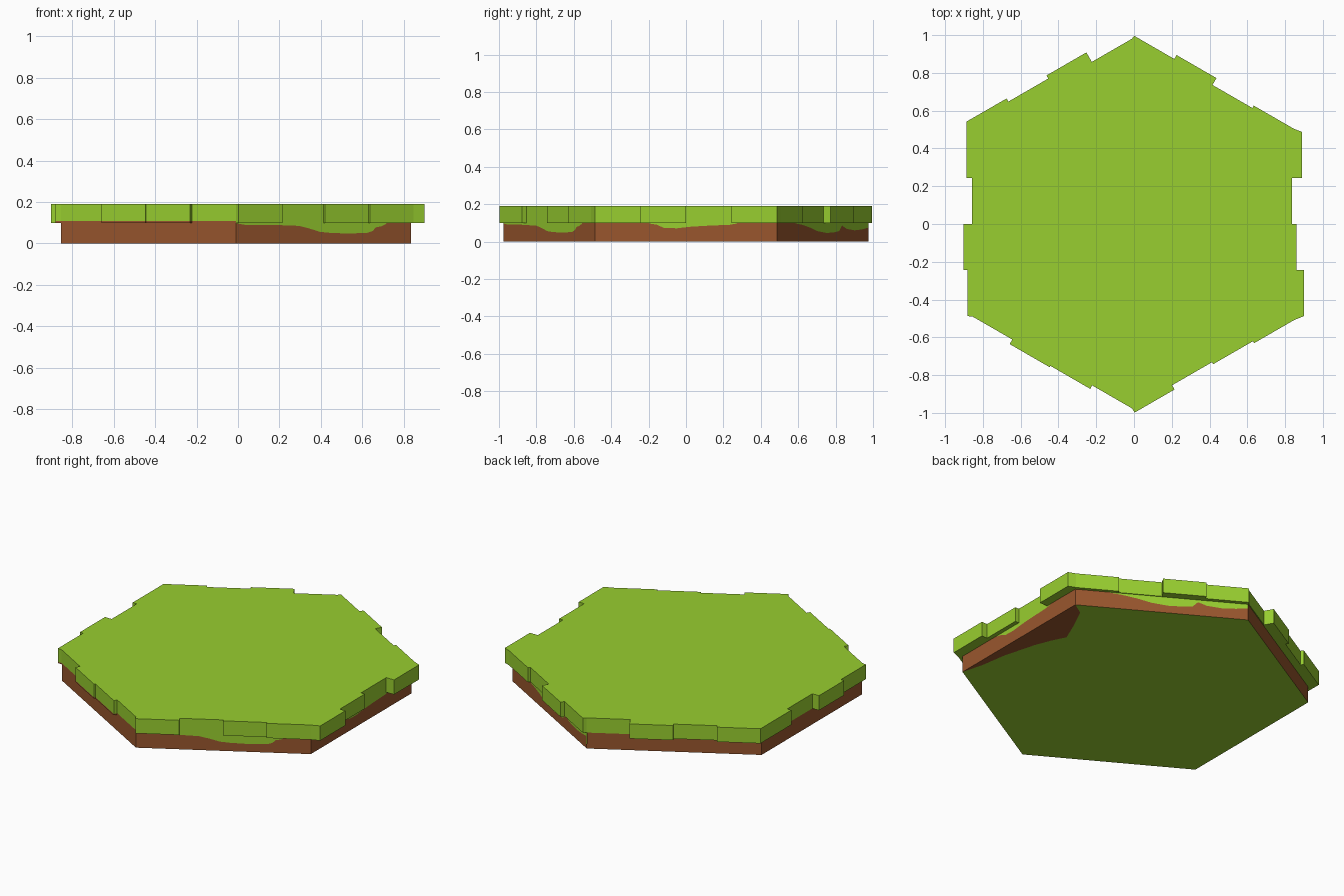
import bpy, bmesh, math
from mathutils import Vector

if "Cube" in bpy.data.objects:
    bpy.data.objects.remove(bpy.data.objects["Cube"])

CX, APO, SIDE = -0.0095, 0.845, 0.9757      # hexagon centre, apothem, side length
Z_LEDGE, Z_TOP = 0.1, 0.19


def material(name, rgb):
    m = bpy.data.materials.new(name)
    m.diffuse_color = (*rgb, 1)
    m.use_nodes = True
    m.node_tree.nodes["Principled BSDF"].inputs["Base Color"].default_value = m.diffuse_color
    return m


GREEN = material("grass green", (0.315, 0.62, 0.029))
BROWN = material("earth brown", (0.32, 0.094, 0.027))


def side_point(side, t, dist, z):
    """Point on a hexagon side, clockwise from the top corner, t = 0..1."""
    a = math.radians(60 - 60 * side)
    n, d = Vector((math.cos(a), math.sin(a), 0)), Vector((math.sin(a), -math.cos(a), 0))
    return Vector((CX, 0, z)) + n * dist + d * (t - 0.5) * SIDE


def finish(bm, name):
    bmesh.ops.remove_doubles(bm, verts=bm.verts, dist=0.0004)
    bmesh.ops.recalc_face_normals(bm, faces=bm.faces)
    me = bpy.data.meshes.new(name)
    bm.to_mesh(me)
    bm.free()
    me.materials.append(GREEN)
    me.materials.append(BROWN)
    ob = bpy.data.objects.new(name, me)
    bpy.context.collection.objects.link(ob)
    return ob


def face(bm, points, mat):
    f = bm.faces.new([bm.verts.new(p) for p in points])
    f.material_index = mat
    return f


# grass slab: four blocks per side, each pushed out by its own distance
BLOCKS = [
    (0.868, 0.892, 0.850, 0.8645),   # north-east
    (0.898, 0.845, 0.871, 0.909),    # east
    (0.869, 0.857, 0.845, 0.871),    # south-east
    (0.846, 0.867, 0.875, 0.847),    # south-west
    (0.871, 0.893, 0.848, 0.876),    # west
    (0.908, 0.889, 0.908, 0.850),    # north-west
]
outline = []
for s, dists in enumerate(BLOCKS):
    for k, d in enumerate(dists):
        outline.append((s, k / 4, d))
        outline.append((s, (k + 1) / 4, d))

bm = bmesh.new()
SOIL_LINE = 0.108                     # earth stain along the south-west wall
levels = [[side_point(*p, z) for p in outline] for z in (Z_LEDGE, SOIL_LINE, Z_TOP)]
face(bm, levels[0], 0)
face(bm, levels[2], 0)
for i, (s, t, d) in enumerate(outline):
    j = (i + 1) % len(outline)
    for lo, hi in ((0, 1), (1, 2)):
        stained = s == 3 and lo == 0
        face(bm, [levels[lo][i], levels[lo][j], levels[hi][j], levels[hi][i]], int(stained))
finish(bm, "grass_slab")

# earth base: walls split along a grass drip line (t, z) on each side
DRIPS = {
    0: [(0, .075), (.07, .065), (.15, .06), (.24, .068), (.29, .086), (.32, .056), (.38, .049),
        (.46, .046), (.56, .056), (.64, .075), (.73, .09), (.8, .097), (1, .097)],
    1: [(0, .097), (.22, .097), (.26, .09), (.4, .084), (.48, .079), (.55, .071), (.62, .073),
        (.66, .09), (.7, .097), (1, .097)],
    2: [(0, .097), (.14, .096), (.17, .083), (.2, .078), (.22, .06), (.25, .051), (.36, .048),
        (.46, .051), (.52, .056), (.58, .072), (.64, .085), (.8, .09), (.95, .09), (1, .097)],
}
bm = bmesh.new()
top, rim = [], {}
for s in range(6):
    line = DRIPS.get(s, [(0, .097), (1, .097)])
    low = [side_point(s, t, APO, 0) for t, z in line]
    mid = [side_point(s, t, APO, z) for t, z in line]
    high = [side_point(s, t, APO, Z_LEDGE) for t, z in line]
    # plain sides are earth right up to the ledge
    for i in range(len(line) - 1):
        face(bm, [low[i], low[i + 1], mid[i + 1], mid[i]], 1)
        face(bm, [mid[i], mid[i + 1], high[i + 1], high[i]], 0 if line[i][1] + line[i + 1][1] < .193 else 1)
    top += high[:-1]
    rim[s] = low
face(bm, top, 0)

# underside: green, with an earth patch along the east edge
patch_edge = [Vector((x, y, 0)) for x, y in (
    (.80, -.36), (.775, -.2), (.72, 0), (.68, .1), (.64, .18), (.67, .25), (.70, .32), (.76, .44))]
face(bm, rim[1] + patch_edge, 1)
rest = [p for s in (2, 3, 4, 5, 0) for p in rim[s][:-1]] + [rim[0][-1]]
face(bm, rest + patch_edge[::-1], 0)
finish(bm, "earth_base")
